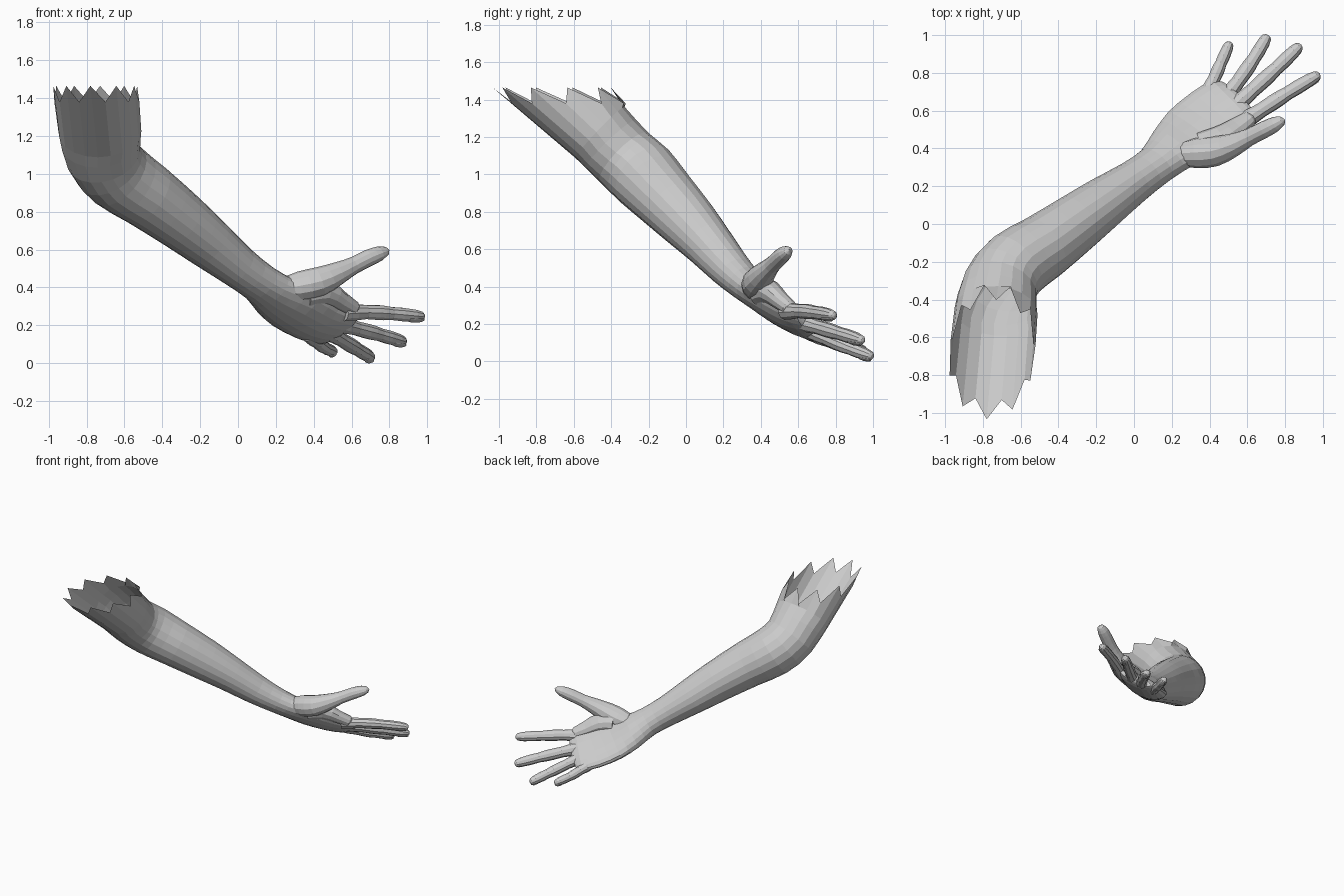
import bpy, bmesh, math
from mathutils import Vector

ACROSS = Vector((0.25, -0.2, 0.17))       # little-finger side -> thumb side
DORSAL = Vector((0.06, -0.6, -0.8))       # back of the hand


def catmull(rows, steps):
    """Smoothly subdivide rows of numbers."""
    vs = [Vector(r) for r in rows]
    out = []
    for i in range(len(vs) - 1):
        p0, p1, p2 = vs[max(i - 1, 0)], vs[i], vs[i + 1]
        p3 = vs[min(i + 2, len(vs) - 1)]
        for k in range(steps):
            t = k / steps
            out.append(0.5 * (2 * p1 + (p2 - p0) * t + (2 * p0 - 5 * p1 + 4 * p2 - p3) * t * t
                              + (3 * p1 - p0 - 3 * p2 + p3) * t ** 3))
    return out + [vs[-1]]


def loft(name, rows, sides, ref=ACROSS, cap_start=True, tip=None, torn_z=None):
    """Rows are x, y, z, half width, half thickness, cup. Rings follow the path."""
    bm = bmesh.new()
    cs = [Vector(r[:3]) for r in rows]
    rings = []
    for i, r in enumerate(rows):
        t = (cs[min(i + 1, len(cs) - 1)] - cs[max(i - 1, 0)]).normalized()
        u = (ref - t * ref.dot(t)).normalized()
        n = u.cross(t).normalized()
        ring = []
        for k in range(sides):
            a = 2 * math.pi * k / sides
            c, s = math.cos(a), math.sin(a)
            p = cs[i] + u * r[3] * c + n * (r[4] * s + r[5] * (c * c - 0.3))
            if i == 0 and torn_z:          # slide to a zigzag level cut
                z = torn_z + (0.045 if k % 2 else -0.04)
                p += t * ((z - p.z) / t.z)
            ring.append(bm.verts.new(p))
        rings.append(ring)
    for a, b in zip(rings, rings[1:]):
        for k in range(sides):
            j = (k + 1) % sides
            bm.faces.new((a[k], a[j], b[j], b[k]))
    if cap_start:
        bm.faces.new(rings[0][::-1])
    if tip:
        v = bm.verts.new(tip)
        for k in range(sides):
            bm.faces.new((rings[-1][k], rings[-1][(k + 1) % sides], v))
    bmesh.ops.recalc_face_normals(bm, faces=bm.faces)
    if torn_z and sum((f.normal.dot(f.calc_center_median() - cs[len(cs) // 2])
                       for f in bm.faces)) < 0:
        bmesh.ops.reverse_faces(bm, faces=bm.faces)
    me = bpy.data.meshes.new(name)
    bm.to_mesh(me)
    bm.free()
    ob = bpy.data.objects.new(name, me)
    bpy.context.collection.objects.link(ob)
    return ob


# Arm and palm in one open sleeve, torn at the upper end
arm = [
    (-0.75, -0.67, 1.42, 0.225, 0.215, 0),
    (-0.73, -0.46, 1.225, 0.22, 0.19, 0),
    (-0.71, -0.33, 1.09, 0.20, 0.185, 0),
    (-0.63, -0.22, 0.99, 0.19, 0.19, 0),
    (-0.48, -0.12, 0.885, 0.175, 0.175, 0),
    (-0.30, 0.01, 0.75, 0.155, 0.155, 0),
    (-0.15, 0.12, 0.63, 0.138, 0.132, 0),
    (0.00, 0.225, 0.51, 0.115, 0.112, 0),
    (0.12, 0.315, 0.42, 0.115, 0.095, 0),
    (0.21, 0.40, 0.35, 0.15, 0.085, 0),
    (0.31, 0.48, 0.285, 0.185, 0.072, 0.02),
    (0.42, 0.58, 0.22, 0.18, 0.06, 0.02),
    (0.51, 0.645, 0.19, 0.17, 0.05, 0.01),
    (0.55, 0.675, 0.175, 0.13, 0.028, 0),
]
head = [Vector(arm[0])]
loft("arm_and_palm", head + catmull(arm[1:], 2), 20, cap_start=False,
     tip=(0.565, 0.685, 0.17), torn_z=1.42)

# Fingers: knuckle swellings along a curved path, rounded tip
PROFILE = [(0, 1.1), (0.2, 1.12), (0.35, 0.98), (0.5, 1.03), (0.57, 1.02), (0.67, 0.9),
           (0.77, 0.94), (0.88, 0.86), (0.95, 0.68), (0.985, 0.4)]


def finger(name, path, radius):
    pts = catmull(path, 10)
    at = lambda t: pts[int(t * (len(pts) - 1))].lerp(
        pts[min(int(t * (len(pts) - 1)) + 1, len(pts) - 1)], t * (len(pts) - 1) % 1)
    rows = [(*at(t), radius * f, radius * f * 0.95, 0) for t, f in PROFILE]
    loft(name, rows, 10, tip=pts[-1])
    # Nail plate on the back of the tip
    d = (at(0.98) - at(0.8)).normalized()
    n = (DORSAL - d * DORSAL.dot(d)).normalized()
    nail = [(*(at(t) + n * radius * k), radius * w, radius * 0.12, 0)
            for t, k, w in ((0.82, 0.8, 0.35), (0.86, 0.8, 0.5), (0.93, 0.68, 0.5), (0.97, 0.55, 0.3))]
    loft(name + "_nail", nail, 8, tip=at(0.985) + n * radius * 0.45)


finger("index_finger", [(0.56, 0.53, 0.265), (0.67, 0.60, 0.27), (0.81, 0.69, 0.262), (0.985, 0.795, 0.245)], 0.041)
finger("middle_finger", [(0.52, 0.61, 0.21), (0.62, 0.70, 0.185), (0.75, 0.82, 0.15), (0.885, 0.95, 0.11)], 0.041)
finger("ring_finger", [(0.47, 0.65, 0.17), (0.545, 0.745, 0.125), (0.635, 0.875, 0.07), (0.71, 1.0, 0.025)], 0.039)
finger("little_finger", [(0.37, 0.66, 0.15), (0.42, 0.76, 0.11), (0.46, 0.85, 0.08), (0.51, 0.965, 0.058)], 0.035)

# Thumb with its fleshy mound
thumb = [
    (0.24, 0.37, 0.39, 0.06, 0.06, 0),
    (0.33, 0.375, 0.405, 0.08, 0.08, 0),
    (0.43, 0.385, 0.43, 0.078, 0.08, 0),
    (0.53, 0.42, 0.475, 0.06, 0.062, 0),
    (0.61, 0.46, 0.515, 0.046, 0.047, 0),
    (0.69, 0.50, 0.555, 0.045, 0.045, 0),
    (0.75, 0.53, 0.58, 0.038, 0.04, 0),
    (0.785, 0.547, 0.593, 0.022, 0.025, 0),
]
loft("thumb", catmull(thumb, 2), 12, ref=Vector((0, -0.5, 1)), tip=(0.80, 0.553, 0.598))

# Web of skin between thumb and index finger
web = [
    (0.36, 0.41, 0.37, 0.075, 0.08, 0),
    (0.46, 0.45, 0.37, 0.075, 0.065, 0),
    (0.54, 0.505, 0.325, 0.06, 0.05, 0),
    (0.61, 0.555, 0.285, 0.045, 0.042, 0),
]
loft("thumb_web", catmull(web, 2), 12, tip=(0.65, 0.585, 0.275))
